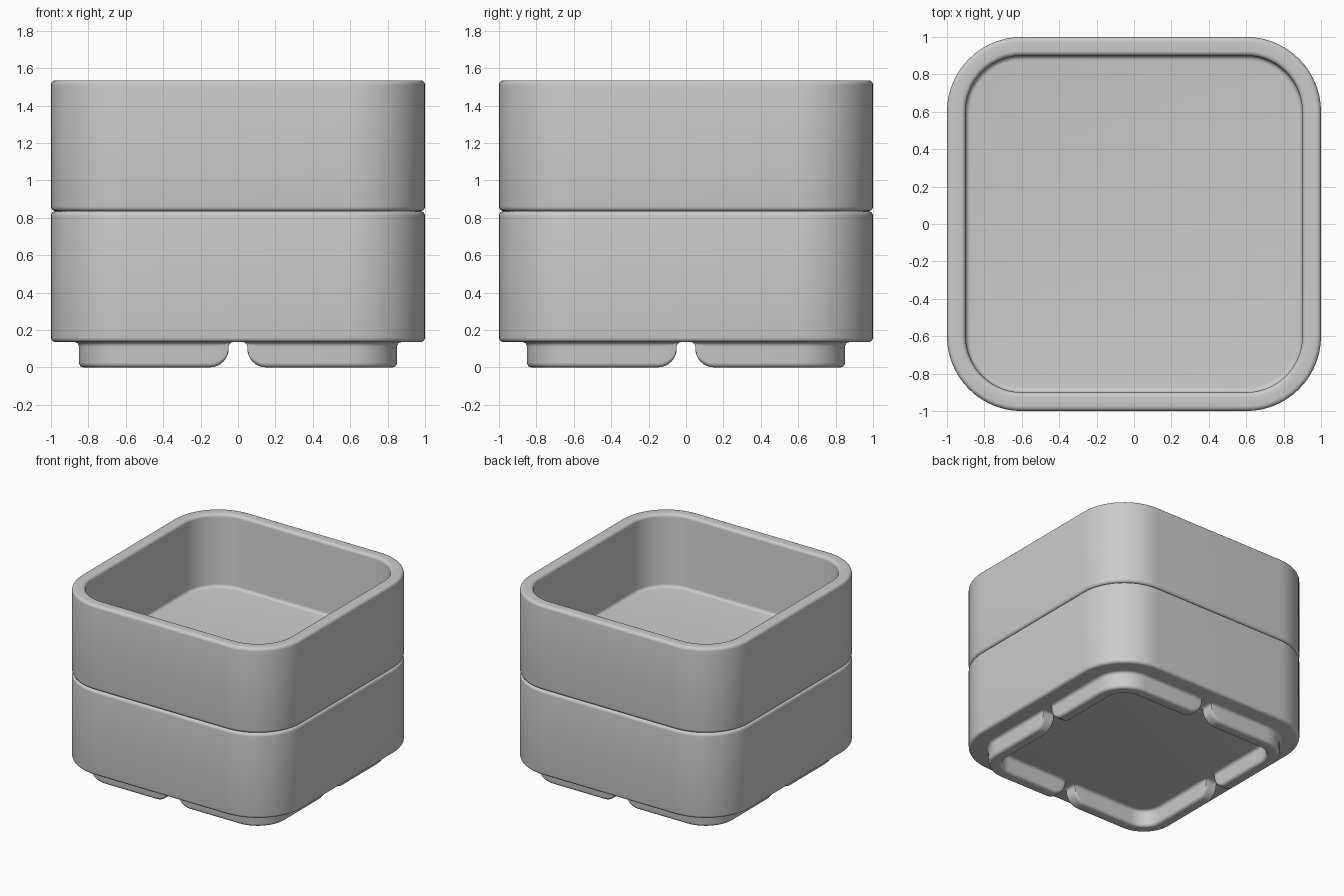
import bpy, bmesh
from math import sin, cos, pi

if "Cube" in bpy.data.objects:
    bpy.data.objects.remove(bpy.data.objects["Cube"])

BASE, HEIGHT, R = 0.135, 0.70, 0.025   # foot height, bin height, small fillet
FLAT, CORNER = 0.6, 0.4                # corner centre and outer corner radius


def fillet(cx, cz, r, a0, a1, n=5):
    return [(cx + r * cos(a0 + (a1 - a0) * i / n), cz + r * sin(a0 + (a1 - a0) * i / n))
            for i in range(n + 1)]


def finish(bm, name):
    bmesh.ops.remove_doubles(bm, verts=bm.verts, dist=1e-5)
    bmesh.ops.recalc_face_normals(bm, faces=bm.faces)
    me = bpy.data.meshes.new(name)
    bm.to_mesh(me)
    bm.free()
    ob = bpy.data.objects.new(name, me)
    bpy.context.collection.objects.link(ob)
    bpy.ops.object.select_all(action='DESELECT')
    ob.select_set(True)
    bpy.context.view_layer.objects.active = ob
    bpy.ops.object.shade_smooth_by_angle(angle=pi / 5)
    return ob


def skin(bm, loops, closed):
    n = len(loops[0])
    for a, b in zip(loops, loops[1:]):
        for i in range(n if closed else n - 1):
            j = (i + 1) % n
            bm.faces.new((a[i], a[j], b[j], b[i]))


def rounded_loop(bm, d, z, n=14):
    """Rounded square inset by d from the outer wall."""
    vs = []
    for k in range(4):
        cx, cy = [(1, 1), (-1, 1), (-1, -1), (1, -1)][k]
        for i in range(n + 1):
            a = pi / 2 * (k + i / n)
            vs.append(bm.verts.new((cx * FLAT + (CORNER - d) * cos(a),
                                    cy * FLAT + (CORNER - d) * sin(a), z)))
    return vs


def bin_body(name, z0):
    # profile of (inset, height): underside, outer wall, rim, inner wall, floor
    top, floor = HEIGHT, 0.10
    prof = (fillet(R, R, R, -pi / 2, -pi)
            + fillet(R, top - R, R, pi, pi / 2)
            + fillet(0.1 - R, top - R, R, pi / 2, 0)
            + fillet(0.1 + R, floor + R, R, pi, 3 * pi / 2))
    bm = bmesh.new()
    loops = [rounded_loop(bm, d, z0 + z) for d, z in prof]
    skin(bm, loops, True)
    bm.faces.new(loops[0])
    bm.faces.new(loops[-1])
    return finish(bm, name)


def foot(name, z0, turn):
    # cross-section of (inset, height) with flared root and rounded bottom edges
    d0, d1 = 0.15, 0.25
    prof = (fillet(d0 - R, BASE - R, R, pi / 2, 0)
            + fillet(d0 + R, R, R, pi, 3 * pi / 2)
            + fillet(d1 - R, R, R, -pi / 2, 0)
            + fillet(d1 + R, BASE - R, R, pi, pi / 2))
    # end shape: (distance from side centre, bottom height)
    end = fillet(0.05 - R, BASE - R, R, pi / 2, 0) + fillet(0.15, 0.1, 0.1, pi, 3 * pi / 2, 8)
    # stations: (straight distance, corner angle, bottom height, second side)
    n = 14
    stations = [(x, 0, b, False) for x, b in end]
    stations += [(FLAT, pi / 2 * i / n, 0, False) for i in range(n + 1)]
    stations += [(x, 0, b, True) for x, b in reversed(end)]
    bm = bmesh.new()
    loops = []
    for x, a, b, second in stations:
        loop = []
        for d, z in prof:
            r = CORNER - d
            if second:
                p = (1 - d, -x)
            else:
                p = (x + r * sin(a), -FLAT - r * cos(a))
            h = BASE - (BASE - z) * (BASE - b) / BASE
            c, s = cos(turn), sin(turn)
            loop.append(bm.verts.new((p[0] * c - p[1] * s, p[0] * s + p[1] * c, z0 + h)))
        loops.append(loop)
    skin(bm, loops, False)
    return finish(bm, name)


# two identical stacked bins, the upper one's feet nesting in the lower one
for level, label in enumerate(("lower", "upper")):
    lift = level * HEIGHT
    bin_body(label + "_bin", BASE + lift)
    for k, corner in enumerate(("front_right", "back_right", "back_left", "front_left")):
        foot(f"{label}_foot_{corner}", lift, k * pi / 2)
